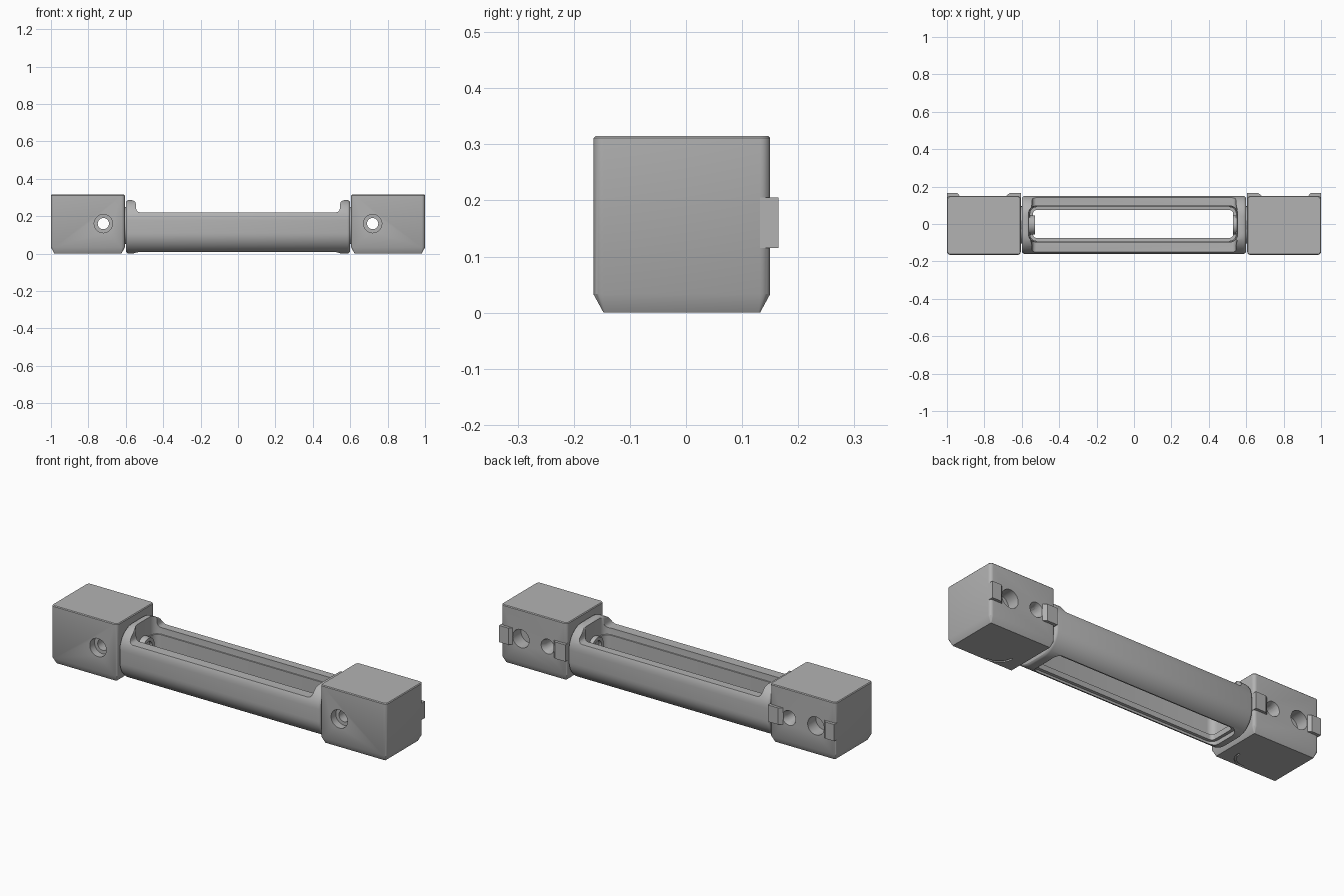
import bpy, bmesh
from math import sin, cos, pi, radians
from mathutils import Matrix

if "Cube" in bpy.data.objects:
    bpy.data.objects.remove(bpy.data.objects["Cube"])

gray = bpy.data.materials.new("plain_gray")
gray.use_nodes = True
gray.diffuse_color = (0.45, 0.45, 0.45, 1)
gray.node_tree.nodes["Principled BSDF"].inputs["Base Color"].default_value = gray.diffuse_color


def finish(bm, name):
    bmesh.ops.recalc_face_normals(bm, faces=bm.faces)
    mesh = bpy.data.meshes.new(name)
    bm.to_mesh(mesh)
    bm.free()
    mesh.materials.append(gray)
    ob = bpy.data.objects.new(name, mesh)
    bpy.context.collection.objects.link(ob)
    return ob


def rounded_rect(cx, cy, hw, hh, r, steps):
    pts = []
    for k, (sx, sy) in enumerate([(1, 1), (-1, 1), (-1, -1), (1, -1)]):
        for i in range(steps + 1):
            a = pi / 2 * (k + i / steps)
            pts.append((cx + sx * (hw - r) + r * cos(a), cy + sy * (hh - r) + r * sin(a)))
    return pts


def loft(name, center, half, r, levels, axis="z", steps=6):
    """Stack rounded rectangles along an axis; each level is (position, growth)."""
    bm = bmesh.new()
    rings = []
    for t, g in levels:
        pts = rounded_rect(*center, half[0] + g, half[1] + g, max(r + g, 0.003), steps)
        rings.append([bm.verts.new((u, v, t) if axis == "z" else (t, u, v)) for u, v in pts])
    n = len(rings[0])
    for a, b in zip(rings, rings[1:]):
        for i in range(n):
            j = (i + 1) % n
            bm.faces.new((a[i], a[j], b[j], b[i]))
    bm.faces.new(rings[0])
    bm.faces.new(rings[-1])
    return finish(bm, name)


def prism(name, pts, z0, z1):
    bm = bmesh.new()
    face = bm.faces.new([bm.verts.new((x, y, z0)) for x, y in pts])
    ext = bmesh.ops.extrude_face_region(bm, geom=[face])
    for v in ext["geom"]:
        if isinstance(v, bmesh.types.BMVert):
            v.co.z = z1
    return finish(bm, name)


def rod(name, axis, a, b, center, r1, r2):
    """Cylinder or cone along x or y from a (radius r1) to b (radius r2)."""
    bm = bmesh.new()
    bmesh.ops.create_cone(bm, cap_ends=True, segments=40, radius1=r1, radius2=r2, depth=b - a)
    mid = (a + b) / 2
    if axis == "y":
        m = Matrix.Translation((center[0], mid, center[1])) @ Matrix.Rotation(-pi / 2, 4, "X")
    else:
        m = Matrix.Translation((mid, *center)) @ Matrix.Rotation(pi / 2, 4, "Y")
    bm.transform(m)
    return finish(bm, name)


def apply(ob, kind, **settings):
    mod = ob.modifiers.new(kind.lower(), kind)
    for key, value in settings.items():
        setattr(mod, key, value)
    bpy.context.view_layer.objects.active = ob
    bpy.ops.object.modifier_apply(modifier=mod.name)


def cut(ob, *cutters):
    for c in cutters:
        apply(ob, "BOOLEAN", operation="DIFFERENCE", solver="EXACT", object=c)
        bpy.data.objects.remove(c)


def smooth(ob, mirror=False):
    if mirror:
        apply(ob, "MIRROR", use_mirror_merge=False)
    bpy.ops.object.select_all(action="DESELECT")
    ob.select_set(True)
    bpy.context.view_layer.objects.active = ob
    bpy.ops.object.shade_smooth_by_angle(angle=radians(30))


# Grip: rounded bar with softened ends
ends = [(0.585 + 0.015 * sin(a), 0.015 * (cos(a) - 1)) for a in (0, pi / 6, pi / 3, pi / 2)]
grip = loft("grip", (-0.005, 0.143), (0.155, 0.143), 0.11,
            [(-x, g) for x, g in reversed(ends)] + ends, "x", 12)

# Lowered top between the two raised end lips
lip = loft("lip_cutter", (0, 0), (0.545, 0.4), 0.003,
           [(0.22, -0.02), (0.223, -0.011), (0.23, -0.004), (0.24, 0), (0.263, 0),
            (0.274, 0.004), (0.282, 0.012), (0.286, 0.025), (0.31, 0.04)])

# Stepped opening right through the grip
slot = loft("slot_cutter", (-0.005, 0), (0.535, 0.075), 0.02,
            [(-0.02, 0.02), (0.02, 0.015), (0.021, 0), (0.05, 0), (0.051, 0.015),
             (0.185, 0.015), (0.186, 0.02), (0.21, 0.022), (0.33, 0.025)])
cut(grip, lip, slot)
smooth(grip)

# Pivot bosses inside the opening, and joints between grip and blocks
boss = rod("pivot_boss", "x", 0.53, 0.57, (-0.005, 0.15), 0.05, 0.055)
cut(boss, rod("boss_hole", "x", 0.5, 0.545, (-0.005, 0.15), 0.032, 0.032))
smooth(boss, True)
smooth(rod("joint_disc", "x", 0.58, 0.62, (-0.005, 0.15), 0.1, 0.1), True)

# End blocks with tapered feet
block = loft("end_block", (0.8025, -0.0075), (0.1975, 0.1575), 0.018,
             [(0, -0.018), (0.033, 0), (0.311, 0), (0.315, -0.004)])
HOLE, SOCKET = (0.72, 0.16), (0.88, 0.16)
arc = [radians(180 + 10 * i) for i in range(11)]
groove = [(0.77 + r * cos(a), -0.06 + r * sin(a))
          for r, seq in ((0.084, arc), (0.074, arc[::-1])) for a in seq]
cut(block,
    rod("through_hole", "y", -0.3, 0.3, HOLE, 0.03, 0.03),
    rod("front_recess", "y", -0.2, -0.125, HOLE, 0.049, 0.049),
    rod("back_countersink", "y", 0.12, 0.16, HOLE, 0.029, 0.043),
    rod("back_socket", "y", 0.08, 0.2, SOCKET, 0.049, 0.049),
    prism("arc_groove", groove, -0.02, 0.008))
smooth(block, True)

# Locating tabs on the back of each block
for name, edge, top, base in (("inner_tab", 0.605, 0.665, 0.685), ("outer_tab", 1.0, 0.945, 0.93)):
    tab = prism(name, [(edge, 0.125), (edge, 0.165), (top, 0.165), (base, 0.149), (base, 0.14)],
                0.115, 0.205)
    smooth(tab, True)
